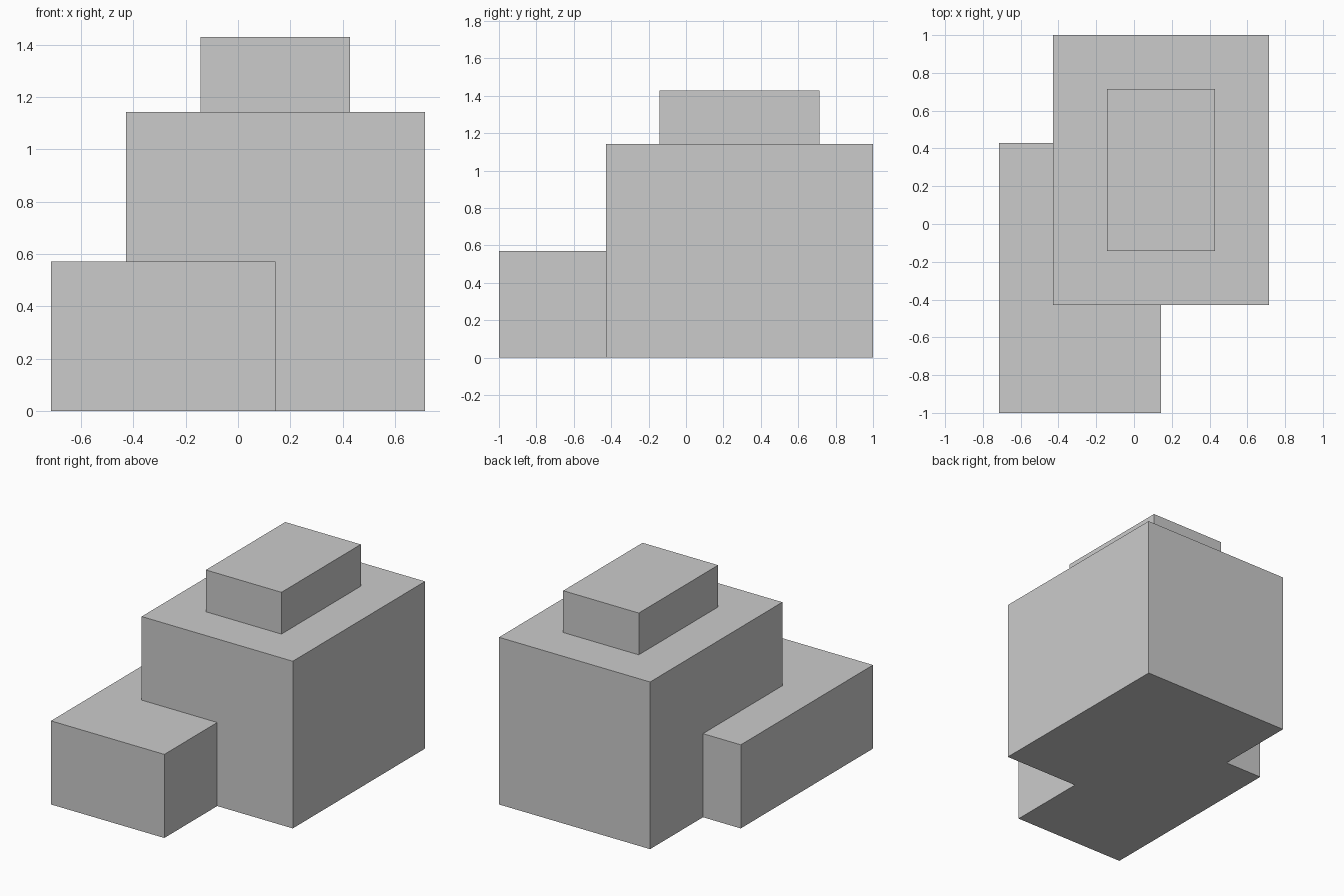
import bpy

if "Cube" in bpy.data.objects:
    bpy.data.objects.remove(bpy.data.objects["Cube"])

U = 2 / 14  # grid unit: the model is 14 units long


def box(name, low, high):
    """Box between two corners given in grid units."""
    bpy.ops.mesh.primitive_cube_add(size=1)
    obj = bpy.context.object
    obj.name = name
    for v in obj.data.vertices:
        v.co = [U * (h if c > 0 else l) for c, l, h in zip(v.co, low, high)]
    return obj


# Main block, low side block, and top block sunk into the main block
main = box("main_block", (-3, -3, 0), (5, 7, 8))
side = box("side_block", (-5, -7, 0), (1, 3, 4))
top = box("top_block", (-1, -1, 7), (3, 5, 10))

# Merge into one clean solid
bpy.context.view_layer.objects.active = main
for part in (side, top):
    mod = main.modifiers.new("union", 'BOOLEAN')
    mod.operation = 'UNION'
    mod.solver = 'EXACT'
    mod.object = part
    bpy.ops.object.modifier_apply(modifier=mod.name)
    bpy.data.objects.remove(part)
main.name = "stepped_block"
